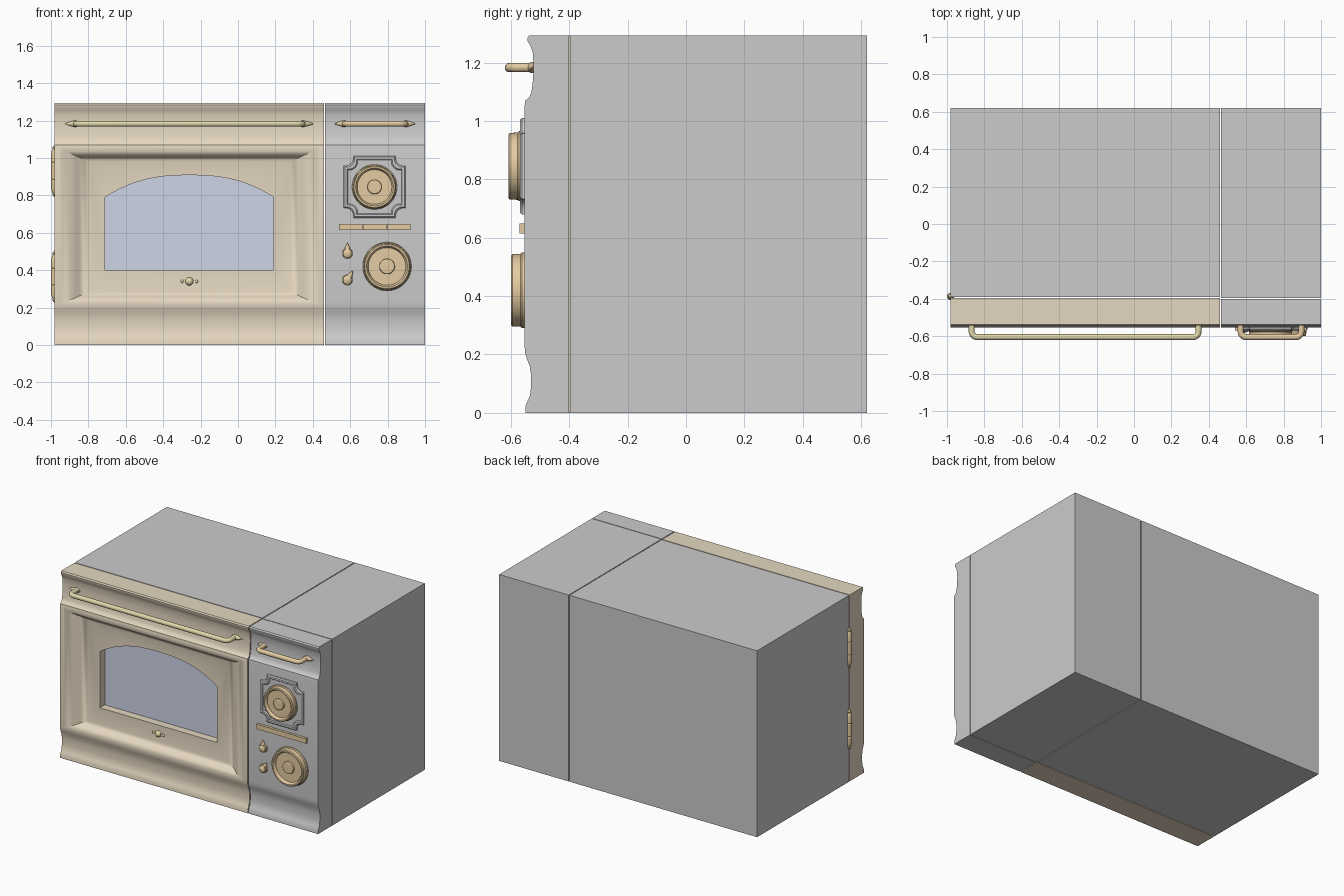
import bpy, bmesh, math
from mathutils import Vector

if "Cube" in bpy.data.objects:
    bpy.data.objects.remove(bpy.data.objects["Cube"])


def material(name, r, g, b):
    m = bpy.data.materials.new(name)
    m.diffuse_color = (r, g, b, 1)
    m.use_nodes = True
    m.node_tree.nodes["Principled BSDF"].inputs["Base Color"].default_value = m.diffuse_color
    return m


BEIGE = material("beige_enamel", 0.78, 0.68, 0.53)
GLASS = material("window_glass", 0.62, 0.66, 0.80)
COPPER = material("copper", 0.78, 0.60, 0.36)
BRASS = material("brass", 0.75, 0.68, 0.40)


def finish(ob, mat=None, angle=30):
    if mat:
        ob.data.materials.clear()
        ob.data.materials.append(mat)
    bpy.ops.object.select_all(action='DESELECT')
    ob.select_set(True)
    bpy.context.view_layer.objects.active = ob
    bpy.ops.object.shade_smooth_by_angle(angle=math.radians(angle))
    return ob


def loft(name, rings, mat=None, angle=30):
    """Skin a stack of equal-length rings and cap both ends."""
    bm = bmesh.new()
    vs = [[bm.verts.new(p) for p in ring] for ring in rings]
    n = len(vs[0])
    for a, b in zip(vs, vs[1:]):
        for i in range(n):
            bm.faces.new((a[i], a[(i + 1) % n], b[(i + 1) % n], b[i]))
    bm.faces.new(vs[0])
    bm.faces.new(vs[-1])
    bmesh.ops.recalc_face_normals(bm, faces=bm.faces)
    me = bpy.data.meshes.new(name)
    bm.to_mesh(me)
    bm.free()
    ob = bpy.data.objects.new(name, me)
    bpy.context.collection.objects.link(ob)
    return finish(ob, mat, angle)


def box(name, x0, x1, y0, y1, z0, z1, mat=None):
    return loft(name, [[(x0, y, z0), (x1, y, z0), (x1, y, z1), (x0, y, z1)] for y in (y0, y1)], mat)


def lathe(name, profile, loc, direction=(0, -1, 0), mat=COPPER, n=40):
    """Turn (radius, height) pairs about an axis through loc."""
    q = Vector(direction).to_track_quat('Z', 'Y')
    rings = [[Vector(loc) + q @ Vector((r * math.cos(t), r * math.sin(t), h))
              for t in (2 * math.pi * i / n for i in range(n))] for r, h in profile]
    return loft(name, rings, mat)


def cut(ob, cutter):
    m = ob.modifiers.new("cut", 'BOOLEAN')
    m.operation, m.solver, m.object = 'DIFFERENCE', 'EXACT', cutter
    bpy.context.view_layer.objects.active = ob
    bpy.ops.object.modifier_apply(modifier=m.name)
    bpy.data.objects.remove(cutter)


# Cabinet: two boxes with a narrow seam
BACK, SEAM, TOP = 0.62, -0.395, 1.293
box("oven_body", -0.98, 0.46, SEAM + 0.006, BACK, 0, TOP)
box("control_body", 0.466, 1.0, SEAM, BACK, 0, TOP)

# Moulded front profile shared by door and control panel (y, z)
FRONT = [(-0.55, 0), (-0.549, 0.025), (-0.542, 0.042), (-0.534, 0.06), (-0.531, 0.09),
         (-0.531, 0.13), (-0.535, 0.16), (-0.545, 0.185), (-0.551, 0.205), (-0.553, 0.23),
         (-0.553, 1.05), (-0.55, 1.07), (-0.536, 1.082), (-0.529, 1.10), (-0.524, 1.14),
         (-0.522, 1.19), (-0.525, 1.235), (-0.533, 1.258), (-0.542, 1.272), (-0.543, 1.284),
         (-0.537, TOP)]


def moulding(name, x0, x1, back, mat=None):
    prof = FRONT + [(back, TOP), (back, 0)]
    return loft(name, [[(x, y, z) for y, z in prof] for x in (x0, x1)], mat)


moulding("control_panel", 0.466, 1.0, SEAM - 0.005)
door = moulding("door", -0.98, 0.46, SEAM, BEIGE)

# Door panel: S-shaped cove around a sunken field
CX = -0.26
cove = []
for s, y in ((0, -0.60), (0, -0.5525), (.2, -0.549), (.4, -0.54), (.55, -0.527),
             (.7, -0.512), (.85, -0.503), (1, -0.50)):
    hx, z0, z1 = 0.69 - 0.15 * s, 0.215 + 0.07 * s, 1.05 - 0.07 * s
    cove.append([(CX - hx, y, z0), (CX + hx, y, z0), (CX + hx, y, z1), (CX - hx, y, z1)])
cut(door, loft("cove_cutter", cove))

# Arched window opening and glass
arch = [(CX - 0.45, 0.40), (CX + 0.45, 0.40)]
for i in range(25):
    u = 1 - i / 12
    arch.append((CX + 0.45 * u, 0.79 + 0.118 * (1 - abs(u) ** 2.5)))
cut(door, loft("window_cutter", [[(x, y, z) for x, z in arch] for y in (-0.6, -0.44)]))
finish(door, BEIGE)
loft("window_glass", [[(x, y, z) for x, z in arch] for y in (-0.446, -0.43)], GLASS)


# Bar handles with pointed ends
def handle(name, x0, x1, tip, r, mat):
    yb, yf, z, b = -0.515, -0.605, 1.183, 0.03
    half = [(x0, yb)] + [(x0 + b - b * math.cos(t), yf + b - b * math.sin(t))
                         for t in (math.pi / 2 * i / 6 for i in range(7))]
    pts = half + [(x0 + x1 - x, y) for x, y in reversed(half)]
    cu = bpy.data.curves.new(name, 'CURVE')
    cu.dimensions, cu.bevel_depth, cu.bevel_resolution, cu.use_fill_caps = '3D', r, 4, True
    sp = cu.splines.new('POLY')
    sp.points.add(len(pts) - 1)
    for p, (x, y) in zip(sp.points, pts):
        p.co = (x, y, z, 1)
    ob = bpy.data.objects.new(name, cu)
    bpy.context.collection.objects.link(ob)
    bpy.ops.object.select_all(action='DESELECT')
    ob.select_set(True)
    bpy.context.view_layer.objects.active = ob
    bpy.ops.object.convert(target='MESH')
    finish(bpy.context.object, mat, 50)
    for side, x, d in (("left", x0, -1), ("right", x1, 1)):
        lathe(f"{name}_{side}_point", [(0.008, -0.02), (0.019, 0), (0.013, tip * 0.4), (0.001, tip)],
              (x, -0.527, z), (d, 0, 0), mat, 16)


handle("door_handle", -0.868, 0.345, 0.06, 0.016, BRASS)
handle("panel_handle", 0.57, 0.895, 0.055, 0.016, COPPER)


# Stepped plate with scooped corners behind the upper dial
def scooped(half, notch, y, cx=0.73, cz=0.845):
    pts = []
    for k in range(4):
        sx, sz = ((1, 1), (-1, 1), (-1, -1), (1, -1))[k]
        step = notch * 0.25
        c = [(half - notch - step, half), (half - notch - step, half - step)]
        c += [(half - step - notch * math.sin(t), half - step - notch * math.cos(t))
              for t in (math.pi / 2 * (1 - i / 6) for i in range(7))]
        c = c[:2] + c[2:] + [(half - step, half - notch - step), (half, half - notch - step)]
        c = [(a, b) for i, (a, b) in enumerate(c) if i not in (9,)]
        if k % 2 == 0:
            c.reverse()
        pts += [(cx + sx * a, y, cz + sz * b) for a, b in c]
    clean = [p for i, p in enumerate(pts) if (Vector(p) - Vector(pts[i - 1])).length > 1e-4]
    return clean


loft("dial_plate", [scooped(h, 0.042, y) for h, y in
                    ((0.165, -0.54), (0.165, -0.562), (0.159, -0.569), (0.148, -0.569), (0.143, -0.563))])


# Turned dials with rim, dished face and centre boss
def dial(name, x, z, y, r, depth):
    lathe(name, [(r, 0), (r, depth * .25), (r * .96, depth * .35), (r * .95, depth * .9), (r * .91, depth),
                 (r * .84, depth), (r * .80, depth * .85), (r * .77, depth * .6), (r * .32, depth * .6),
                 (r * .31, depth * .85), (r * .27, depth * .92), (0.002, depth * .94)], (x, y, z), n=56)


dial("upper_dial", 0.73, 0.845, -0.56, 0.12, 0.048)
dial("lower_dial", 0.797, 0.42, -0.55, 0.13, 0.05)

# Row of push buttons
for i in range(3):
    x = 0.54 + i * 0.128
    box(f"push_button_{i + 1}", x, x + 0.126, -0.57, -0.545, 0.614, 0.648, COPPER)

# Small pointer knobs
for name, z, d in (("upper", 0.49, (0, 0, 1)), ("lower", 0.348, (0.5, 0, 0.85))):
    lathe(f"{name}_pointer_knob", [(0.03, 0), (0.03, 0.012), (0.025, 0.014), (0.024, 0.024),
                                   (0.015, 0.03), (0.001, 0.032)], (0.585, -0.55, z), n=28)
    lathe(f"{name}_pointer", [(0.013, 0.015), (0.013, 0.03), (0.001, 0.057)],
          (0.585, -0.56, z), d, n=12)

# Ornament below the window
BEAD = [(math.cos(t), math.sin(t)) for t in (math.pi / 2 * i / 5 * 0.99 for i in range(6))]
for name, dx, r in (("centre", 0, 0.022), ("left", -0.038, 0.009), ("right", 0.038, 0.009)):
    lathe(f"ornament_{name}", [(r * a, r * b) for a, b in BEAD], (CX, -0.499, 0.34) if dx == 0
          else (CX + dx, -0.499, 0.34), mat=BRASS, n=20)
box("ornament_bar", CX - 0.04, CX + 0.04, -0.506, -0.495, 0.335, 0.345, BRASS)

# Door hinges on the left side
for name, z in (("upper", 0.93), ("lower", 0.365)):
    half = [(0.016, 0.045), (0.019, 0.05), (0.018, 0.09), (0.014, 0.11), (0.010, 0.118),
            (0.012, 0.126), (0.001, 0.14)]
    prof = [(r, -h) for r, h in reversed(half)] + [(0.019, -0.04), (0.019, 0.04)] + half
    lathe(f"{name}_hinge", prof, (-0.981, SEAM + 0.008, z), (0, 0, 1), n=20)
